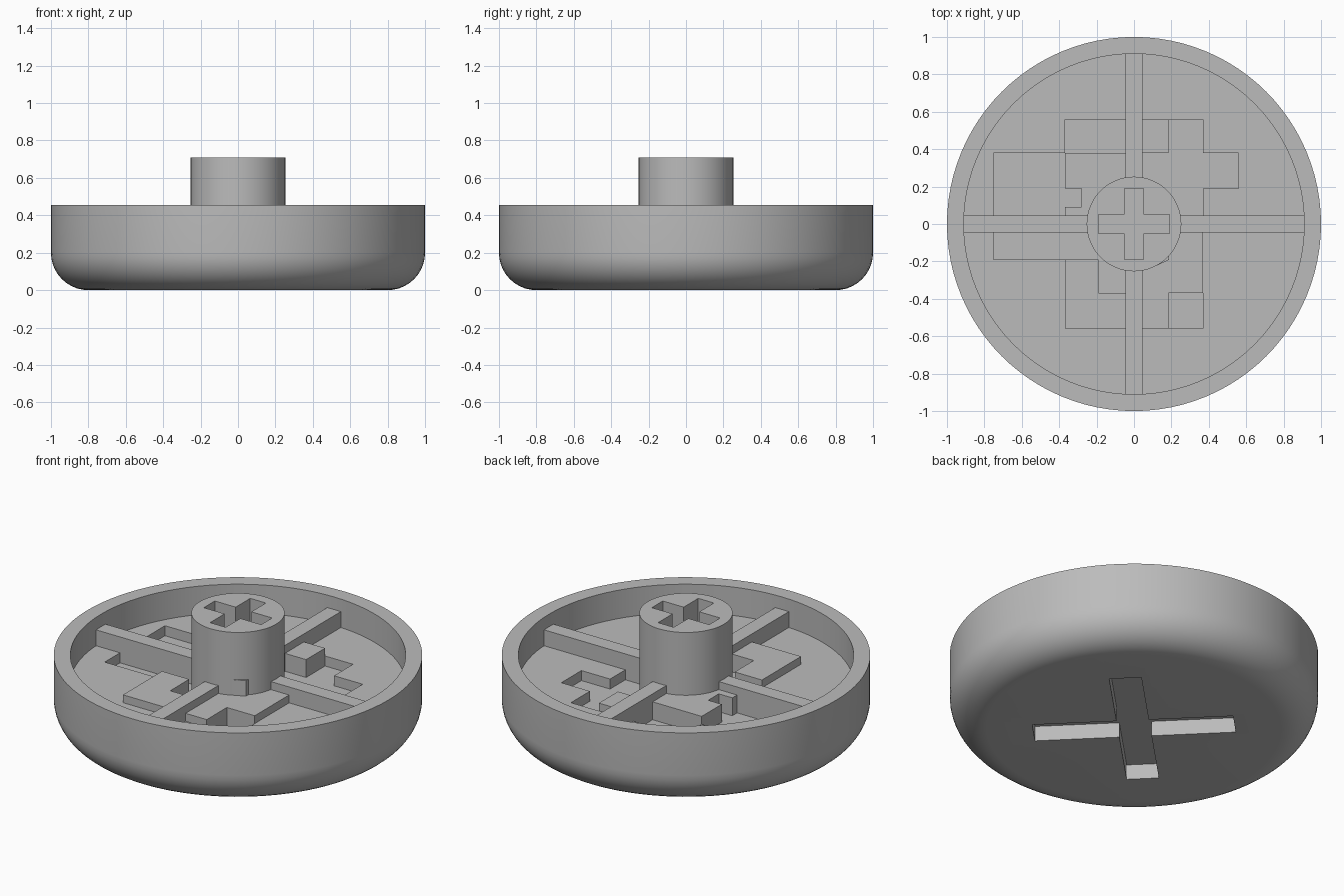
import bpy, bmesh, math
from mathutils import Matrix

if "Cube" in bpy.data.objects:
    bpy.data.objects.remove(bpy.data.objects["Cube"])

FLOOR, PLATE, RECESS, RIM = 0.285, 0.332, 0.225, 0.455

grey = bpy.data.materials.new("plain grey")
grey.diffuse_color = (0.5, 0.5, 0.5, 1)
grey.use_nodes = True
grey.node_tree.nodes["Principled BSDF"].inputs["Base Color"].default_value = grey.diffuse_color


def make(name, bm):
    bmesh.ops.recalc_face_normals(bm, faces=bm.faces)
    me = bpy.data.meshes.new(name)
    bm.to_mesh(me)
    bm.free()
    ob = bpy.data.objects.new(name, me)
    bpy.context.collection.objects.link(ob)
    me.materials.append(grey)
    return ob


def prism(name, outline, z0, z1, turn=0):
    """Extrude a flat outline from z0 to z1."""
    bm = bmesh.new()
    face = bm.faces.new([bm.verts.new((x, y, z0)) for x, y in outline])
    top = bmesh.ops.extrude_face_region(bm, geom=[face])["geom"]
    bmesh.ops.translate(bm, vec=(0, 0, z1 - z0),
                        verts=[v for v in top if isinstance(v, bmesh.types.BMVert)])
    bmesh.ops.rotate(bm, verts=bm.verts, matrix=Matrix.Rotation(turn, 3, 'Z'))
    return make(name, bm)


def lathe(name, profile, steps=96):
    """Spin an (r, z) profile that starts and ends on the axis."""
    bm = bmesh.new()
    vs = [bm.verts.new((r, 0, z)) for r, z in profile]
    es = [bm.edges.new(p) for p in zip(vs, vs[1:])]
    bmesh.ops.spin(bm, geom=vs + es, cent=(0, 0, 0), axis=(0, 0, 1),
                   angle=math.tau, steps=steps, use_merge=True)
    bmesh.ops.remove_doubles(bm, verts=bm.verts, dist=1e-5)
    return make(name, bm)


def cut(ob, cutters):
    for c in cutters:
        m = ob.modifiers.new("cut", 'BOOLEAN')
        m.operation, m.solver, m.object = 'DIFFERENCE', 'EXACT', c
    bpy.context.view_layer.update()
    dg = bpy.context.evaluated_depsgraph_get()
    me = bpy.data.meshes.new_from_object(ob.evaluated_get(dg))
    ob.modifiers.clear()
    ob.data = me
    for c in cutters:
        bpy.data.objects.remove(c)


def smooth(ob):
    bpy.ops.object.select_all(action='DESELECT')
    ob.select_set(True)
    bpy.context.view_layer.objects.active = ob
    bpy.ops.object.shade_smooth_by_angle(angle=math.radians(30))


def cross(l, w):
    return [(w, w), (w, l), (-w, l), (-w, w), (-l, w), (-l, -w),
            (-w, -w), (-w, -l), (w, -l), (w, -w), (l, -w), (l, w)]


def box(x0, y0, x1, y1):
    return [(x0, y0), (x1, y0), (x1, y1), (x0, y1)]


# Round dish with a rounded lower edge and a raised rim
arc = [(0.8 + 0.2 * math.sin(a), 0.2 - 0.2 * math.cos(a))
       for a in (math.pi / 2 * i / 10 for i in range(11))]
dish = lathe("dish", [(0, 0)] + arc + [(1, RIM), (0.91, RIM), (0.91, FLOOR), (0, FLOOR)])

# Stepped recesses in the floor and the diagonal cross slot underneath
recess = [(0, -.37), (0, 0), (.37, 0), (.37, .19), (.56, .19), (.56, .38), (.37, .38),
          (.37, .56), (.185, .56), (.185, .38), (0, .38), (0, .56), (-.37, .56),
          (-.37, .38), (-.75, .38), (-.75, -.19), (-.19, -.19), (-.19, -.37)]
cut(dish, [
    prism("recess_cutter", recess, RECESS, 0.6),
    prism("corner_cutter", box(.185, -.56, .37, -.37), RECESS, 0.6),
    prism("slot_cutter", cross(0.547, 0.0875), -0.1, 0.09, math.pi / 4),
])
smooth(dish)

# Raised floor plates
plates = {
    "back_left_plate": [(0, 0), (0, .38), (-.37, .38), (-.37, .19), (-.28, .19),
                        (-.28, .09), (-.37, .09), (-.37, 0)],
    "front_left_plate": [(0, -.37), (-.19, -.37), (-.19, -.19), (-.37, -.19),
                         (-.37, -.56), (0, -.56)],
    "front_right_plate": [(0, 0), (0, -.56), (.185, -.56), (.185, -.37),
                          (.37, -.37), (.37, 0)],
    "back_right_plate": box(0, .38, .185, .56),
}
for name, outline in plates.items():
    prism(name, outline, RECESS - 0.01, PLATE)

# Stiffening ribs from the post to the wall
for i, side in enumerate(("right", "back", "left", "front")):
    prism(side + "_rib", box(0.2, -.045, .915, .045), RECESS - 0.01, 0.38, i * math.pi / 2)

# Centre post with a cross-shaped socket
post = lathe("post", [(0, 0.2), (0.253, 0.2), (0.253, 0.708), (0, 0.708)], 64)
cut(post, [prism("socket_cutter", cross(0.19, 0.052), 0.33, 0.9)])
smooth(post)

# Small wedge at the foot of the post
prism("post_wedge", [(.1, -.232), (.187, -.192), (.187, -.1), (.1, -.1)], 0.3, 0.425)
